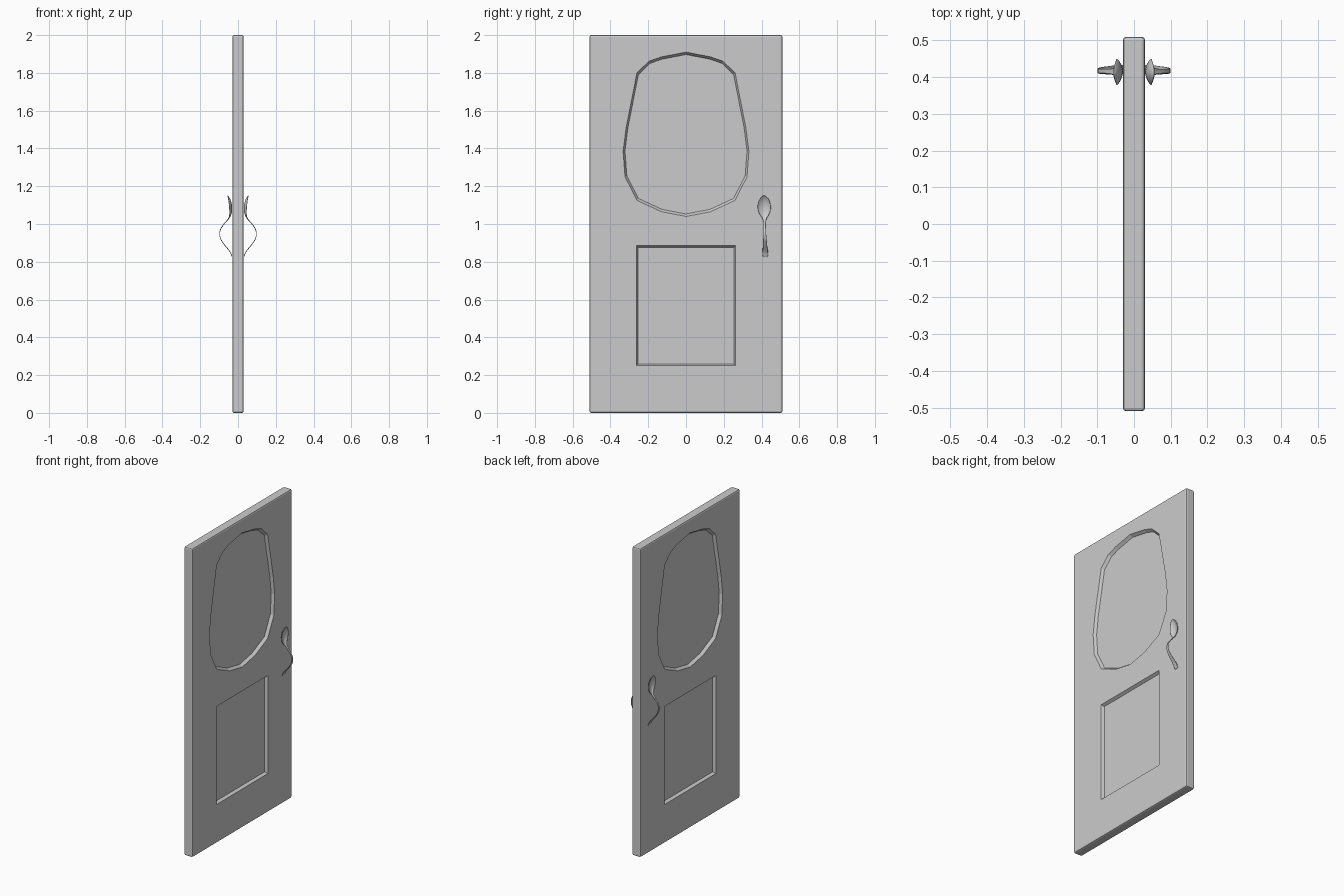
import bpy, bmesh, math

if "Cube" in bpy.data.objects:
    bpy.data.objects.remove(bpy.data.objects["Cube"])


def make_object(name, bm):
    bmesh.ops.recalc_face_normals(bm, faces=bm.faces)
    mesh = bpy.data.meshes.new(name)
    bm.to_mesh(mesh)
    bm.free()
    ob = bpy.data.objects.new(name, mesh)
    bpy.context.collection.objects.link(ob)
    return ob


def activate(ob):
    bpy.ops.object.select_all(action='DESELECT')
    ob.select_set(True)
    bpy.context.view_layer.objects.active = ob


def panel_cutter(name, outline, side):
    """Tapered prism: full outline at the door face, slightly smaller at the floor."""
    cz = (max(z for _, z in outline) + min(z for _, z in outline)) / 2
    bm = bmesh.new()
    rings = []
    for x, s in ((0.012, 0.97), (0.030, 1.0), (0.05, 1.0)):
        rings.append([bm.verts.new((side * x, y * s, cz + (z - cz) * s)) for y, z in outline])
    n = len(outline)
    for a, b in zip(rings, rings[1:]):
        for i in range(n):
            j = (i + 1) % n
            bm.faces.new((a[i], a[j], b[j], b[i]))
    bm.faces.new(rings[0])
    bm.faces.new(rings[-1])
    ob = make_object(name, bm)
    ob.hide_render = True
    return ob


# door slab with rounded edges
bm = bmesh.new()
bmesh.ops.create_cube(bm, size=1)
for v in bm.verts:
    v.co = (v.co.x * 0.06, v.co.y * 1.02, v.co.z * 2 + 1)
bmesh.ops.bevel(bm, geom=bm.edges[:], offset=0.009, segments=2, profile=0.5, affect='EDGES')
door = make_object("door_slab", bm)

# recessed panels on both faces: faceted egg above, rectangle below
half = [(0, 1.91), (0.13, 1.885), (0.196, 1.862), (0.26, 1.80), (0.317, 1.51), (0.333, 1.385),
        (0.323, 1.25), (0.26, 1.125), (0.13, 1.065), (0, 1.04)]
egg = half + [(-y, z) for y, z in reversed(half[1:-1])]
rect = [(-0.262, 0.25), (0.262, 0.25), (0.262, 0.885), (-0.262, 0.885)]
for side in (-1, 1):
    for name, outline in (("upper_cutter", egg), ("lower_cutter", rect)):
        cutter = panel_cutter(name, outline, side)
        mod = door.modifiers.new("recess", 'BOOLEAN')
        mod.operation = 'DIFFERENCE'
        mod.solver = 'EXACT'
        mod.object = cutter
        activate(door)
        bpy.ops.object.modifier_apply(modifier=mod.name)
        bpy.data.objects.remove(cutter)

# spoon-shaped handles: z, rim x, half width, bowl depth
stations = [(1.15, .056, .005, 0), (1.142, .054, .018, .006), (1.12, .050, .031, .013),
            (1.09, .047, .038, .016), (1.06, .045, .031, .012), (1.04, .046, .018, .005),
            (1.025, .052, .008, .001), (1.00, .075, .006, 0), (.975, .093, .006, 0),
            (.95, .099, .007, 0), (.92, .094, .009, 0), (.89, .073, .011, 0),
            (.86, .046, .014, 0), (.84, .035, .016, 0), (.824, .031, .012, 0)]
N = 8
for label, side in (("left", -1), ("right", 1)):
    bm = bmesh.new()
    rows = []
    for z, x, w, d in stations:
        yc = 0.413 + 0.007 * (1.15 - z) / 0.33
        row = []
        for i in range(N + 1):
            t = -1 + 2 * i / N
            row.append(bm.verts.new((side * (x - d * (1 - t * t)), yc + w * t, z)))
        rows.append(row)
    for a, b in zip(rows, rows[1:]):
        for i in range(N):
            bm.faces.new((a[i], a[i + 1], b[i + 1], b[i]))
    spoon = make_object("spoon_handle_" + label, bm)
    thick = spoon.modifiers.new("thickness", 'SOLIDIFY')
    thick.thickness = 0.004
    thick.offset = 0
    sub = spoon.modifiers.new("smooth", 'SUBSURF')
    sub.levels = sub.render_levels = 1
    activate(spoon)
    bpy.ops.object.shade_smooth_by_angle(angle=math.radians(50))
